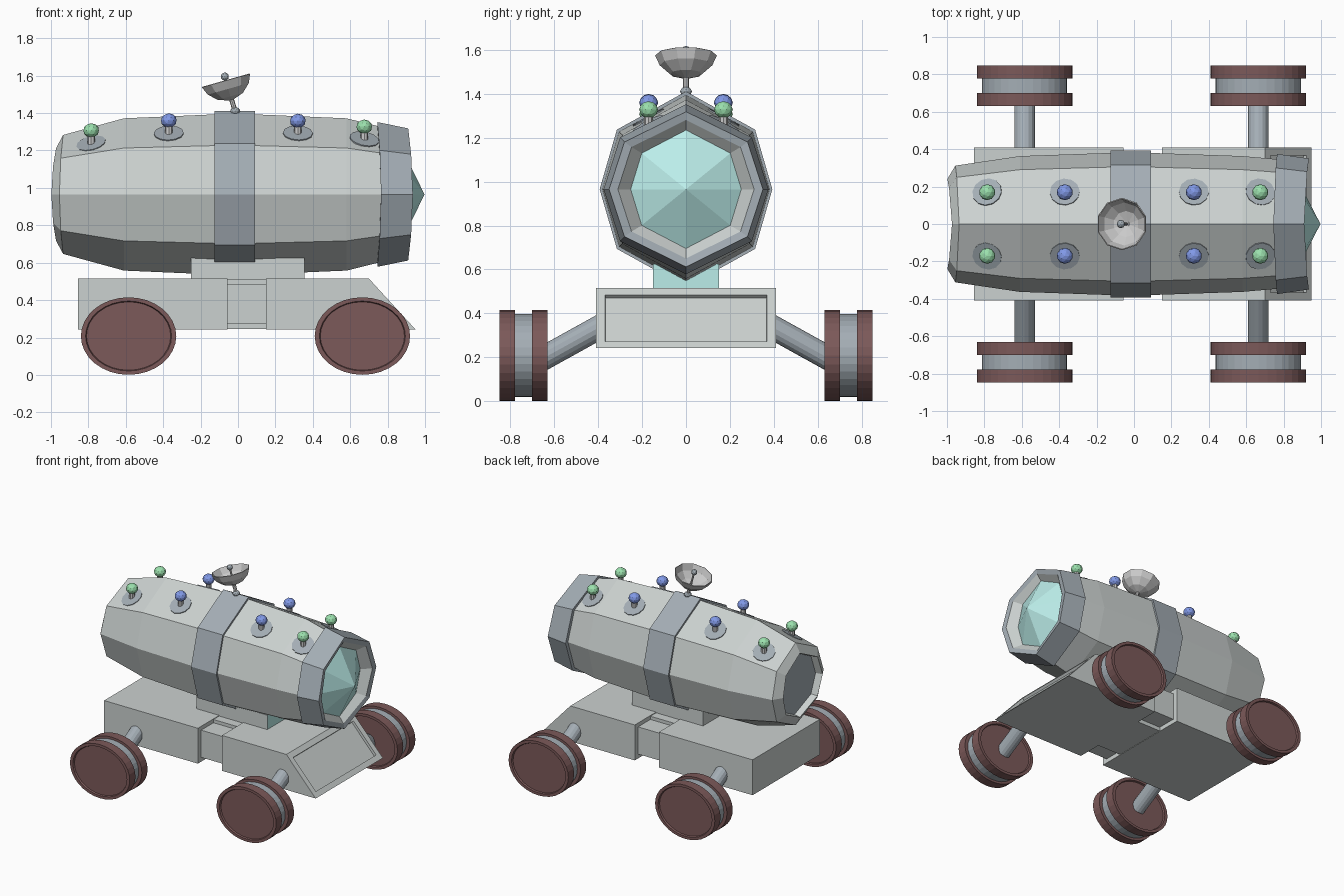
import bpy, bmesh, math
from mathutils import Matrix, Vector

if "Cube" in bpy.data.objects:
    bpy.data.objects.remove(bpy.data.objects["Cube"])

CZ = 0.965  # height of the hull axis

def material(name, rgb):
    m = bpy.data.materials.new(name)
    m.diffuse_color = (*rgb, 1)
    m.use_nodes = True
    m.node_tree.nodes["Principled BSDF"].inputs["Base Color"].default_value = m.diffuse_color
    return m

GREY = material("hull_grey", (0.60, 0.64, 0.63))
SLATE = material("slate", (0.37, 0.42, 0.46))
TEAL = material("teal_glass", (0.50, 0.85, 0.82))
TYRE = material("tyre_brown", (0.20, 0.10, 0.10))
GREEN = material("green_lamp", (0.33, 0.75, 0.42))
BLUE = material("blue_lamp", (0.22, 0.32, 0.80))
DISH = material("dish_grey", (0.52, 0.53, 0.52))

def finish(name, bm, *mats):
    bmesh.ops.remove_doubles(bm, verts=bm.verts, dist=1e-5)
    bmesh.ops.recalc_face_normals(bm, faces=bm.faces)
    me = bpy.data.meshes.new(name)
    bm.to_mesh(me)
    bm.free()
    for m in mats:
        me.materials.append(m)
    ob = bpy.data.objects.new(name, me)
    bpy.context.collection.objects.link(ob)
    return ob

def skin(bm, loops, cap_start, cap_end):
    rows = [[bm.verts.new(p) for p in loop] for loop in loops]
    n = len(rows[0])
    for a, b in zip(rows, rows[1:]):
        for i in range(n):
            j = (i + 1) % n
            bm.faces.new((a[i], a[j], b[j], b[i]))
    if cap_start:
        bm.faces.new(rows[0])
    if cap_end:
        bm.faces.new(rows[-1])

# Eight-sided hull section, bowed so the sides and the top may differ in x
SECTION = [(0, 1), (.8, .61), (1, 0), (.8, -.61), (0, -1), (-.8, -.61), (-1, 0), (-.8, .61)]

def loft(name, rings, mat, cap_start=False, cap_end=False):
    bm = bmesh.new()
    loops = [[(xs + (xt - xs) * v * v, u * ry, CZ + v * rz) for u, v in SECTION]
             for xt, xs, ry, rz in rings]
    skin(bm, loops, cap_start, cap_end)
    return finish(name, bm, mat)

def lathe(name, profile, sides, matrix, mat, caps=True):
    bm = bmesh.new()
    loops = [[matrix @ Vector((r * math.cos(t), r * math.sin(t), h))
              for t in (2 * math.pi * i / sides for i in range(sides))] for r, h in profile]
    skin(bm, loops, caps and profile[0][0] > 0, caps and profile[-1][0] > 0)
    return finish(name, bm, mat)

def prism(name, outline, half_width, mat):
    bm = bmesh.new()
    skin(bm, [[(x, y, z) for x, z in outline] for y in (-half_width, half_width)], True, True)
    return finish(name, bm, mat)

def box(name, x0, x1, half_width, z0, z1, mat=GREY):
    return prism(name, [(x0, z0), (x1, z0), (x1, z1), (x0, z1)], half_width, mat)

def rod(name, a, b, radius, sides, mat):
    a, b = Vector(a), Vector(b)
    rot = (b - a).to_track_quat('Z', 'Y').to_matrix().to_4x4()
    return lathe(name, [(radius, 0), (radius, (b - a).length)], sides,
                 Matrix.Translation(a) @ rot, mat)

def ball(name, centre, radius, squash, mat):
    bm = bmesh.new()
    bmesh.ops.create_icosphere(bm, subdivisions=2, radius=radius,
                               matrix=Matrix.Translation(centre) @ Matrix.Diagonal((1, 1, squash, 1)))
    return finish(name, bm, mat)

# Hull, with a raised rear rim
HULL = [(-.935, -.955, .312, .318), (-.61, -.61, .363, .407), (-.125, -.125, .38, .428),
        (.09, .09, .38, .428), (.58, .58, .363, .407), (.77, .78, .345, .36)]
REAR = [(-.90, -.92, .225, .235), (-.973, -.998, .24, .247)]
loft("hull", REAR + HULL, GREY)
loft("rear_hatch", [(-.925, -.945, .232, .241), (-.90, -.90, .22, .23)], SLATE, True)
loft("middle_band", [(-.125, -.125, .36, .41), (-.125, -.125, .393, .445),
                     (.09, .09, .393, .445), (.09, .09, .36, .41)], SLATE)
# Nose ring, lining and faceted window
loft("nose_ring", [(.745, .765, .33, .34), (.745, .765, .375, .387), (.91, .935, .35, .353),
                   (.90, .93, .31, .315)], SLATE)
loft("nose_lining", [(.90, .93, .31, .315), (.865, .865, .25, .268)], GREY)
loft("nose_window", [(.865, .865, .255, .272), (.997, .997, 0, 0)], TEAL)

# Chassis blocks, joint and pedestal
box("rear_chassis", -.855, -.055, .41, .242, .515)
front = prism("front_chassis", [(.15, .242), (.95, .242), (.70, .515), (.15, .515)], .41, GREY)
bm = bmesh.new()
bm.from_mesh(front.data)
slope = [f for f in bm.faces if f.normal.x > .5]
bmesh.ops.inset_region(bm, faces=slope, thickness=.06)
bmesh.ops.inset_region(bm, faces=slope, thickness=.001, depth=-.02)
bm.to_mesh(front.data)
bm.free()
box("chassis_joint", -.055, .15, .37, .275, .485)
box("chassis_core", -.055, .15, .22, .245, .51)
pedestal = box("pedestal", -.25, .355, .15, .50, .626)
pedestal.data.materials.append(TEAL)
for p in pedestal.data.polygons:
    if p.normal.x > .9:
        p.material_index = 1

# Oval wheels and slanted axles
TYRE_PROFILE = [(.225, .012), (.23, 0), (.255, 0), (.255, .07), (.2, .07)]
for end, x in (("rear", -.585), ("front", .665)):
    for side, s in (("right", -1), ("left", 1)):
        tag = f"{end}_{side}"
        for part, y, d in (("outer", .848, -1), ("inner", .63, 1)):
            m = Matrix.Translation((x, s * y, .208)) @ Matrix.Diagonal((1, 1, .812, 1)) \
                @ Matrix.Rotation(math.radians(-90 * s * d), 4, 'X')
            lathe(f"{tag}_{part}_tyre", TYRE_PROFILE, 32, m, TYRE)
        m = Matrix.Translation((x, s * .69, .208)) @ Matrix.Diagonal((1, 1, .83, 1)) \
            @ Matrix.Rotation(math.radians(-90 * s), 4, 'X')
        lathe(f"{tag}_hub", [(.228, 0), (.228, .1)], 32, m, SLATE)
        rod(f"{tag}_axle", (x, s * .66, .19), (x, s * .38, .345), .055, 16, SLATE)

# Lamps standing on plates that follow the hull surface
def hull_z(x, y):
    for a, b in zip(HULL, HULL[1:]):
        if x <= b[0]:
            t = (x - a[0]) / (b[0] - a[0])
            ry, rz = (a[k] + (b[k] - a[k]) * t for k in (2, 3))
            return CZ + rz * (1 - .39 * abs(y) / (.8 * ry))

for n, (x, z, mat) in enumerate([(-.785, 1.307, GREEN), (-.37, 1.36, BLUE),
                                 (.32, 1.358, BLUE), (.675, 1.327, GREEN)]):
    for side, s in (("right", -1), ("left", 1)):
        y, e = .17 * s, .01
        h = hull_z(x, y)
        normal = Vector(((hull_z(x - e, y) - hull_z(x + e, y)) / (2 * e),
                         (hull_z(x, y - e) - hull_z(x, y + e)) / (2 * e), 1))
        m = Matrix.Translation((x, y, h)) @ normal.to_track_quat('Z', 'Y').to_matrix().to_4x4()
        lathe(f"lamp_plate_{n}_{side}", [(.08, -.01), (.08, .006)], 12, m, SLATE)
        rod(f"lamp_stem_{n}_{side}", (x, y, h - .01), (x, y, z), .02, 8, DISH)
        ball(f"lamp_{n}_{side}", (x, y, z), .043, .9, mat)

# Tilted dish aerial
ball("dish_pivot", (-.015, 0, 1.41), .027, .8, SLATE)
rod("dish_stem", (-.015, 0, 1.41), (-.037, 0, 1.48), .013, 8, DISH)
axis = Vector((-.27, 0, .96)).normalized()
m = Matrix.Translation((-.065, 0, 1.576)) @ axis.to_track_quat('Z', 'Y').to_matrix().to_4x4()
bowl = lathe("dish_bowl", [(.135, 0), (.115, -.045), (.07, -.085), (0, -.108)], 10, m, DISH, False)
thick = bowl.modifiers.new("thickness", 'SOLIDIFY')
thick.thickness = .006
rod("dish_feed_stem", m @ Vector((0, 0, -.105)), m @ Vector((0, 0, .015)), .007, 6, DISH)
ball("dish_feed", m @ Vector((0, 0, .02)), .022, 1, SLATE)
